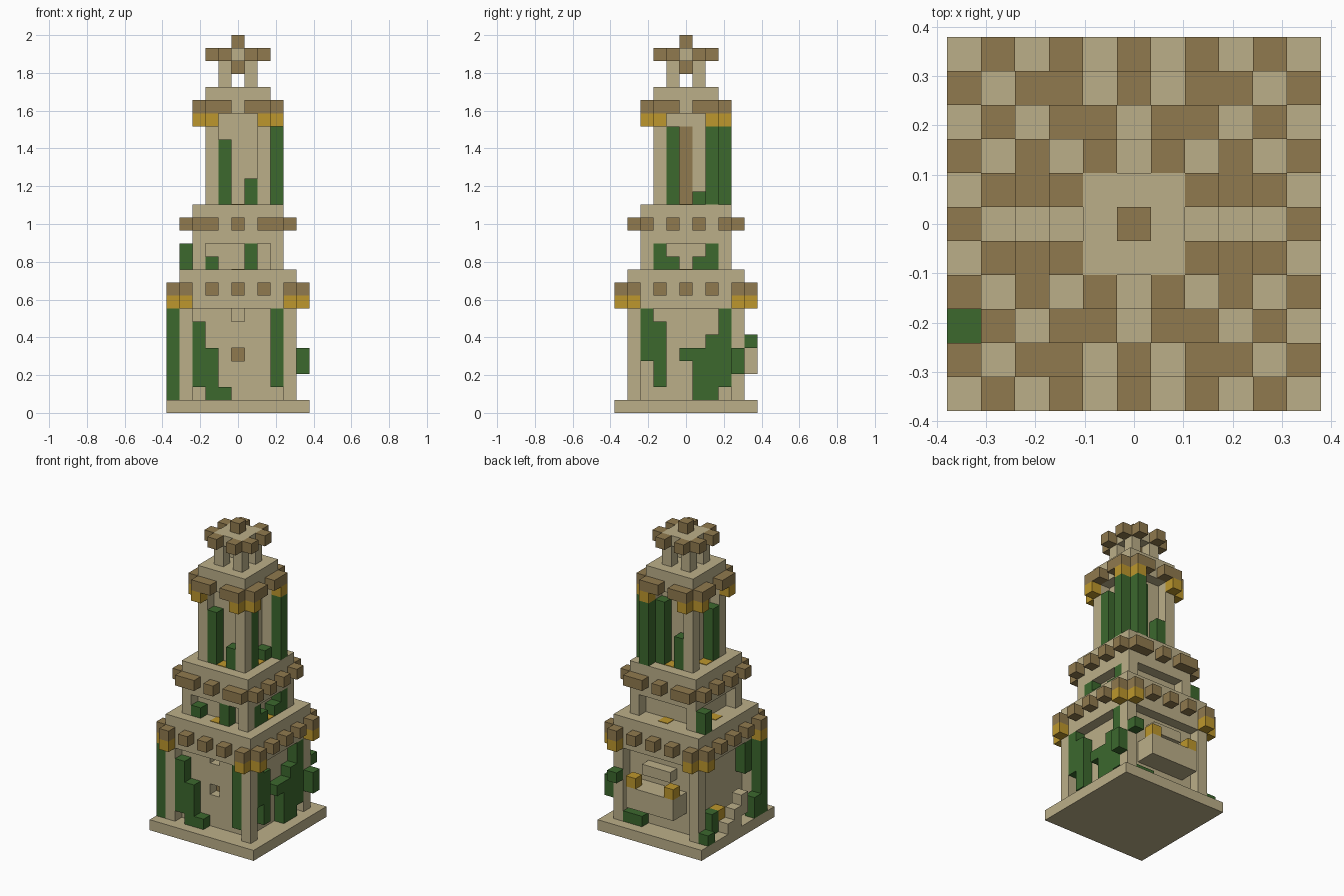
import bpy
import bmesh
from mathutils import Matrix, Vector

if "Cube" in bpy.data.objects:
    bpy.data.objects.remove(bpy.data.objects["Cube"])

U = 2 / 29  # edge of one building block


def material(name, rgb):
    m = bpy.data.materials.new(name)
    m.use_nodes = True
    m.diffuse_color = (*rgb, 1)
    m.node_tree.nodes["Principled BSDF"].inputs["Base Color"].default_value = (*rgb, 1)
    return m


SAND = material("sandstone", (0.50, 0.43, 0.25))
BROWN = material("brown_brick", (0.28, 0.195, 0.077))
GREEN = material("vine_green", (0.045, 0.14, 0.027))
GOLD = material("gold", (0.51, 0.31, 0.026))


def part(name, mat, boxes):
    """Boxes are inclusive block ranges: (x0, x1, y0, y1, z0, z1)."""
    bm = bmesh.new()
    for x0, x1, y0, y1, z0, z1 in boxes:
        size = Vector((x1 - x0 + 1, y1 - y0 + 1, z1 - z0 + 1)) * U
        mid = Vector(((x0 + x1) / 2, (y0 + y1) / 2, (z0 + z1 + 1) / 2)) * U
        bmesh.ops.create_cube(bm, size=1, matrix=Matrix.Translation(mid) @ Matrix.Diagonal((*size, 1)))
    mesh = bpy.data.meshes.new(name)
    bm.to_mesh(mesh)
    bm.free()
    mesh.materials.append(mat)
    obj = bpy.data.objects.new(name, mesh)
    bpy.context.collection.objects.link(obj)
    return obj


def slab(r, z0, z1):
    return (-r, r, -r, r, z0, z1)


def post(x, y, z0, z1):
    return (x, x, y, y, z0, z1)


def corners(r, z0, z1):
    return [post(x, y, z0, z1) for x in (-r, r) for y in (-r, r)]


def studs(r, x_offsets, y_offsets, z):
    """Single blocks around a square: front/back at x_offsets, sides at y_offsets."""
    return ([post(o, s * r, z, z) for o in x_offsets for s in (-1, 1)]
            + [post(s * r, o, z, z) for o in y_offsets for s in (-1, 1)])


# Base and lower storey
part("base", SAND, [slab(5, 0, 0)])
part("lower_pillars", SAND, corners(4, 1, 7))
part("lower_core", SAND, [(-3, 3, -2, 3, 1, 7)])
front = [(-3, 3, -3, -3, 1, 3), (-3, 3, -3, -3, 5, 6)]
for z in (4, 7):
    front += [(-3, -1, -3, -3, z, z), (1, 3, -3, -3, z, z)]
part("lower_front_wall", SAND, front)
part("window_back", BROWN, [(0, 0, -2.06, -2, 4, 4)])
part("lower_cornice", SAND, [slab(4, 8, 10)])
even = (-4, -2, 0, 2, 4)
part("lower_studs", BROWN, studs(5, even, even, 9))
part("lower_gold_corners", GOLD, studs(5, (-4, 4), (-4, 4), 8))

# Rear balcony with canopy and lamps
part("balcony", SAND, [(-2, 2, 4, 5, 3, 4)])
part("balcony_canopy", SAND, [(-1, 1, 4, 4, 6, 6)])
part("balcony_lamps", GOLD, [post(-2, 5, 5, 5), post(2, 5, 5, 5)])

# Side steps and lamp
part("side_steps", SAND, [post(-5, 1, 1, 1), post(-5, 0, 1, 2), post(-5, -1, 2, 3)])
part("side_lamp", GOLD, [post(-4, 1, 2, 2)])

# Middle storey
part("middle_pillars", SAND, corners(3, 11, 12))
part("middle_core", SAND, [slab(2, 11, 12)])
part("middle_cornice", SAND, [slab(3, 13, 15)])
part("middle_studs", BROWN, studs(4, (-3, -2, 0, 2, 3), (-3, -1, 1, 3), 14))

# Upper storey
part("upper_pillars", SAND, corners(2, 16, 22))
part("upper_core", SAND, [slab(1, 16, 22)])
part("upper_brown_strip", BROWN, [(1, 1.06, 0, 0, 16, 21)])
part("upper_cornice", SAND, [slab(2, 23, 24)])
ends = (-2, -1, 1, 2)
part("upper_studs", BROWN, studs(3, ends, ends, 23))
part("upper_gold_corners", GOLD, studs(3, (-2, 2), (-2, 2), 22))

# Gold lights set into the terrace floors
for name, r, z in (("middle_floor_lights", 3, 11), ("upper_floor_lights", 2, 16)):
    part(name, GOLD, [(x, x, y, y, z - 0.5, z - 0.95)
                      for x, y in ((r, 0), (-r, 0), (0, r), (0, -r))])

# Lantern crown
part("lantern_posts", SAND, corners(1, 25, 26))
part("lantern_roof", SAND, [slab(1, 27, 27)])
part("lantern_studs", BROWN, studs(2, (-1, 1), (-1, 1), 27))
part("lantern_lamp", BROWN, [post(0, 0, 26, 26)])
part("finial", BROWN, [post(0, 0, 28, 28)])

# Climbing vines: (x, y, lowest block, highest block)
lower_vines = [
    (-3, -4, 2, 6), (-2, -4, 1, 4), (-1, -4, 1, 1), (3, -4, 2, 7),
    (4, -3, 4, 7), (4, -2, 2, 6), (4, 0, 4, 4), (4, 1, 1, 4),
    (4, 2, 1, 5), (4, 3, 2, 7), (5, 4, 3, 4), (4, 5, 5, 5),
    (3, 4, 1, 1), (2, 4, 1, 1), (-5, 4, 1, 1), (-4, 2, 1, 2),
    (-5, -3, 1, 2), (-5, -4, 1, 7), (-4, -3, 5, 7)]
middle_vines = [
    (-2, -3, 11, 11), (1, -3, 11, 12), (3, -2, 11, 12), (3, -1, 11, 11),
    (3, 1, 11, 11), (3, 2, 11, 12), (-4, 3, 11, 12)]
upper_vines = [
    (-1, -2, 16, 20), (1, -2, 16, 17), (2, -1, 16, 21), (2, 1, 16, 16),
    (3, 2, 16, 21), (2, 3, 16, 21), (1, 2, 16, 21), (-1, 2, 16, 18),
    (-2, -1, 16, 20)]
for name, vines in (("lower_vines", lower_vines), ("middle_vines", middle_vines),
                    ("upper_vines", upper_vines)):
    part(name, GREEN, [post(*v) for v in vines])
